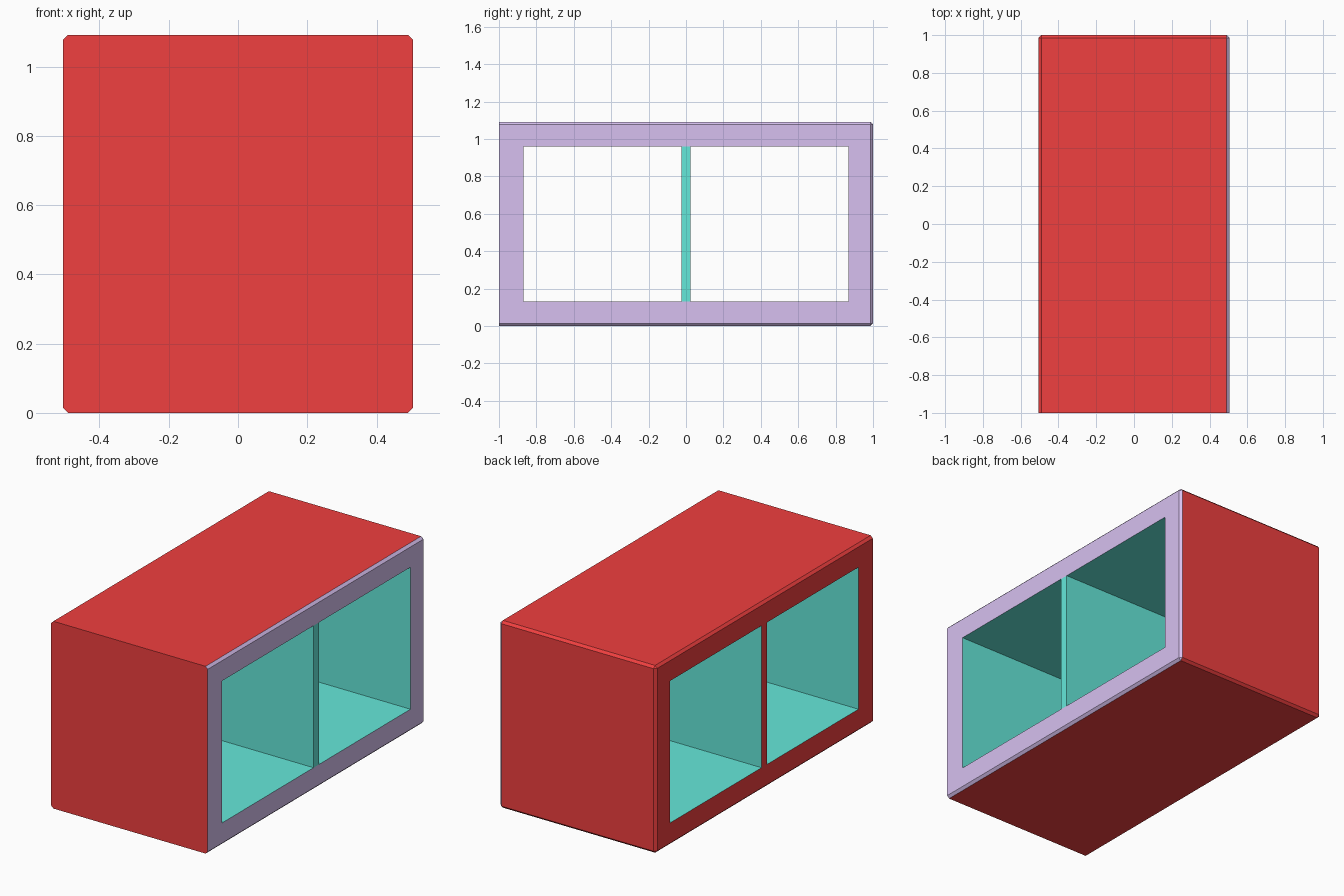
import bpy
import bmesh
from mathutils import Matrix

if "Cube" in bpy.data.objects:
    bpy.data.objects.remove(bpy.data.objects["Cube"])

HX, HY, H = 0.505, 1.0, 1.092      # half width, half length, height
WALL, CHAMFER = 0.132, 0.014


def material(name, rgb):
    m = bpy.data.materials.new(name)
    m.diffuse_color = (*rgb, 1)
    m.use_nodes = True
    m.node_tree.nodes["Principled BSDF"].inputs["Base Color"].default_value = m.diffuse_color
    return m


MATS = [material("red", (0.87, 0.05, 0.05)),
        material("purple", (0.68, 0.53, 0.87)),
        material("teal", (0.13, 0.81, 0.70))]
RED, PURPLE, TEAL = range(3)


def box(size, z):
    bm = bmesh.new()
    bmesh.ops.create_cube(bm, size=1, matrix=Matrix.Translation((0, 0, z)) @ Matrix.Diagonal((*size, 1)))
    return bm


def finish(bm, name):
    me = bpy.data.meshes.new(name)
    bm.to_mesh(me)
    bm.free()
    for m in MATS:
        me.materials.append(m)
    ob = bpy.data.objects.new(name, me)
    bpy.context.collection.objects.link(ob)


# Outer casing: chamfer every edge except those around the front face
bm = box((2 * HX, 2 * HY, H), H / 2)
edges = [e for e in bm.edges if any(v.co.y > 0 for v in e.verts)]
bmesh.ops.bevel(bm, geom=edges, offset=CHAMFER, segments=1, profile=0.5, affect='EDGES')
bm.normal_update()
for f in bm.faces:
    f.material_index = PURPLE if f.normal.x > 0.1 else RED

# Rectangular opening running through from side to side
sides = [f for f in bm.faces if abs(f.normal.x) > 0.99]
bmesh.ops.inset_individual(bm, faces=sides, thickness=WALL)
for f in sides:
    for v in f.verts:
        v.co.y = (HY - WALL) * (1 if v.co.y > 0 else -1)
        v.co.z = H - WALL if v.co.z > H / 2 else WALL
rims = [e for f in sides for e in f.edges]
bmesh.ops.delete(bm, geom=sides, context='FACES_ONLY')
for f in bmesh.ops.bridge_loops(bm, edges=rims)["faces"]:
    f.material_index = TEAL
bmesh.ops.recalc_face_normals(bm, faces=bm.faces)
finish(bm, "casing")

# Central divider, flush with both sides; its left end matches the casing
bm = box((2 * HX, 0.05, H - 2 * WALL), H / 2)
bm.normal_update()
for f in bm.faces:
    f.material_index = RED if f.normal.x < -0.9 else TEAL
bmesh.ops.delete(bm, geom=[f for f in bm.faces if abs(f.normal.z) > 0.9], context='FACES_ONLY')
finish(bm, "divider")
